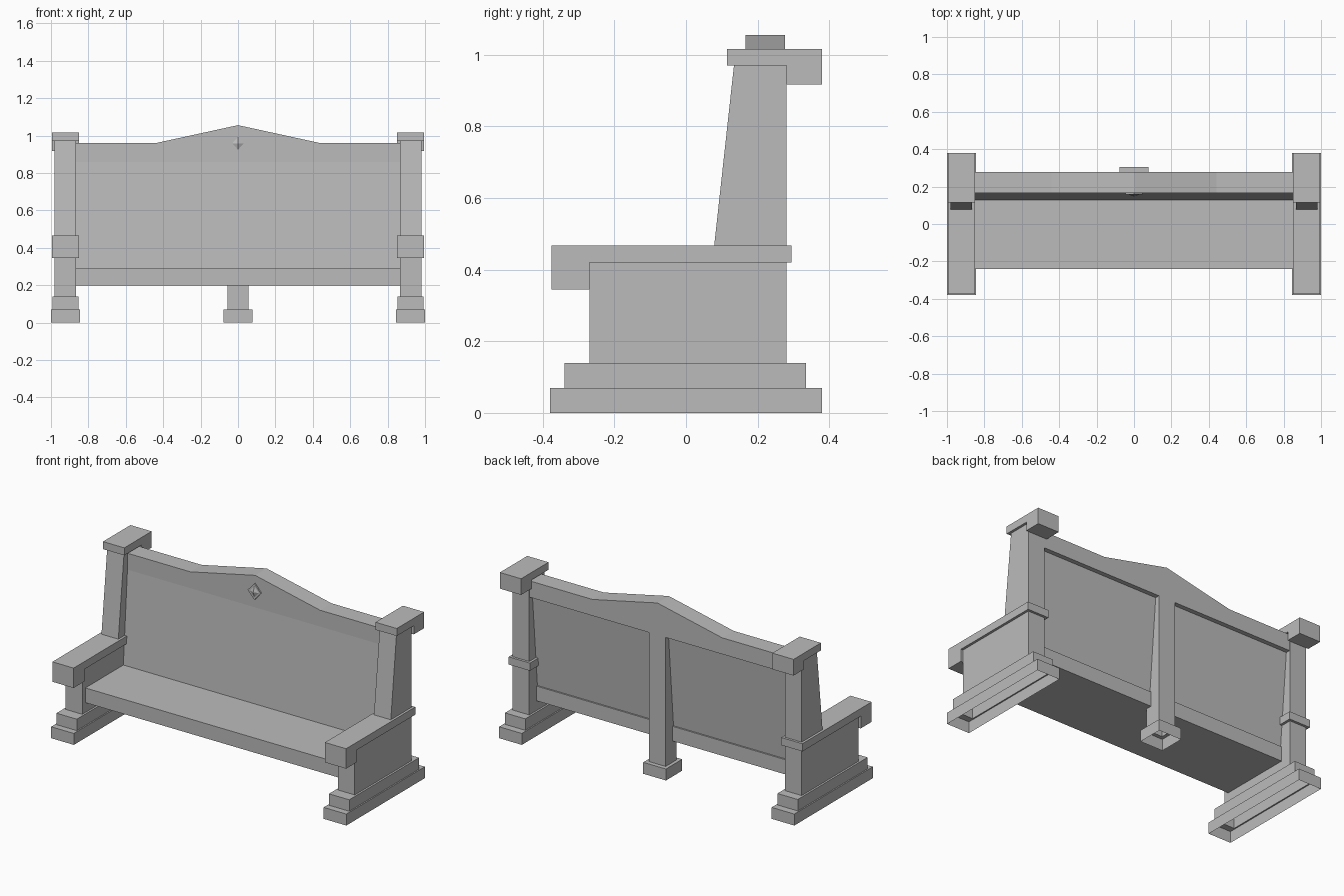
import bpy

cube = bpy.data.objects.get("Cube")
if cube:
    bpy.data.objects.remove(cube, do_unlink=True)

stone = bpy.data.materials.new("grey_stone")
stone.use_nodes = True
COLOUR = (0.5, 0.5, 0.5, 1)
stone.diffuse_color = COLOUR
stone.node_tree.nodes["Principled BSDF"].inputs["Base Color"].default_value = COLOUR


def loft(name, loops, bottom=True, top=True):
    """Skin a stack of loops, each with the same number of points."""
    n = len(loops[0])
    verts = [p for loop in loops for p in loop]
    faces = []
    for k in range(len(loops) - 1):
        for i in range(n):
            j = (i + 1) % n
            faces.append((k * n + i, k * n + j, (k + 1) * n + j, (k + 1) * n + i))
    if bottom:
        faces.append(tuple(reversed(range(n))))
    if top:
        faces.append(tuple(range(len(verts) - n, len(verts))))
    mesh = bpy.data.meshes.new(name)
    mesh.from_pydata(verts, [], faces)
    mesh.materials.append(stone)
    obj = bpy.data.objects.new(name, mesh)
    bpy.context.collection.objects.link(obj)
    return obj


def rect(cx, half, y0, y1, z):
    return [(cx - half, y0, z), (cx + half, y0, z), (cx + half, y1, z), (cx - half, y1, z)]


def side_profile(name, cx, half, points):
    """Extrude a counter-clockwise (y, z) outline along x."""
    return loft(name, [[(cx + s * half, y, z) for y, z in points] for s in (-1, 1)])


# End supports
for side, s in (("left", 1), ("right", -1)):
    cx = s * 0.923
    # Stepped, hollow base running up into the leg
    loft(side + "_leg", [
        rect(cx, 0.077, -0.38, 0.38, 0), rect(cx, 0.077, -0.38, 0.38, 0.07),
        rect(cx, 0.069, -0.34, 0.335, 0.07), rect(cx, 0.069, -0.34, 0.335, 0.14),
        rect(cx, 0.057, -0.27, 0.28, 0.14), rect(cx, 0.057, -0.27, 0.28, 0.43),
    ], bottom=False)
    # Armrest slab with a drop at the front
    side_profile(side + "_armrest", cx, 0.072, [
        (-0.375, 0.345), (-0.27, 0.345), (-0.27, 0.42),
        (0.295, 0.42), (0.295, 0.467), (-0.375, 0.467)])
    # Tapered back post
    side_profile(side + "_back_post", cx, 0.057, [
        (0.078, 0.46), (0.28, 0.46), (0.28, 0.98), (0.135, 0.98)])
    # Post cap with a drop at the rear
    side_profile(side + "_post_cap", cx, 0.072, [
        (0.115, 0.97), (0.28, 0.97), (0.28, 0.917),
        (0.38, 0.917), (0.38, 1.016), (0.115, 1.016)])

# Seat and leaning back panel
side_profile("seat", 0, 0.868, [(-0.24, 0.2), (0.21, 0.2), (0.21, 0.29), (-0.24, 0.29)])
side_profile("back_panel", 0, 0.868, [
    (0.127, 0.28), (0.2, 0.28), (0.25, 0.87), (0.168, 0.87)])

# Peaked top rail
outline = [(-0.868, 0.86), (0.868, 0.86), (0.868, 0.96), (0.44, 0.96),
           (0, 1.056), (-0.44, 0.96), (-0.868, 0.96)]
loft("top_rail", [[(x, y, z) for x, z in outline] for y in (0.277, 0.166)])

# Middle leg on a hollow foot
loft("middle_leg", [
    rect(0, 0.077, 0.147, 0.304, 0), rect(0, 0.077, 0.147, 0.304, 0.07),
    rect(0, 0.056, 0.17, 0.277, 0.07), rect(0, 0.056, 0.17, 0.277, 0.87),
], bottom=False)


# Diamond ornament: flat border around a raised pyramid
def diamond(size, y):
    w, h = 0.045 * size, 0.05 * size
    return [(-w, y, 0.959), (0, y, 0.959 - h), (w, y, 0.959), (0, y, 0.959 + h)]


loft("diamond_ornament", [diamond(1, 0.168), diamond(1, 0.158),
                          diamond(0.68, 0.158), diamond(0.02, 0.148)])
